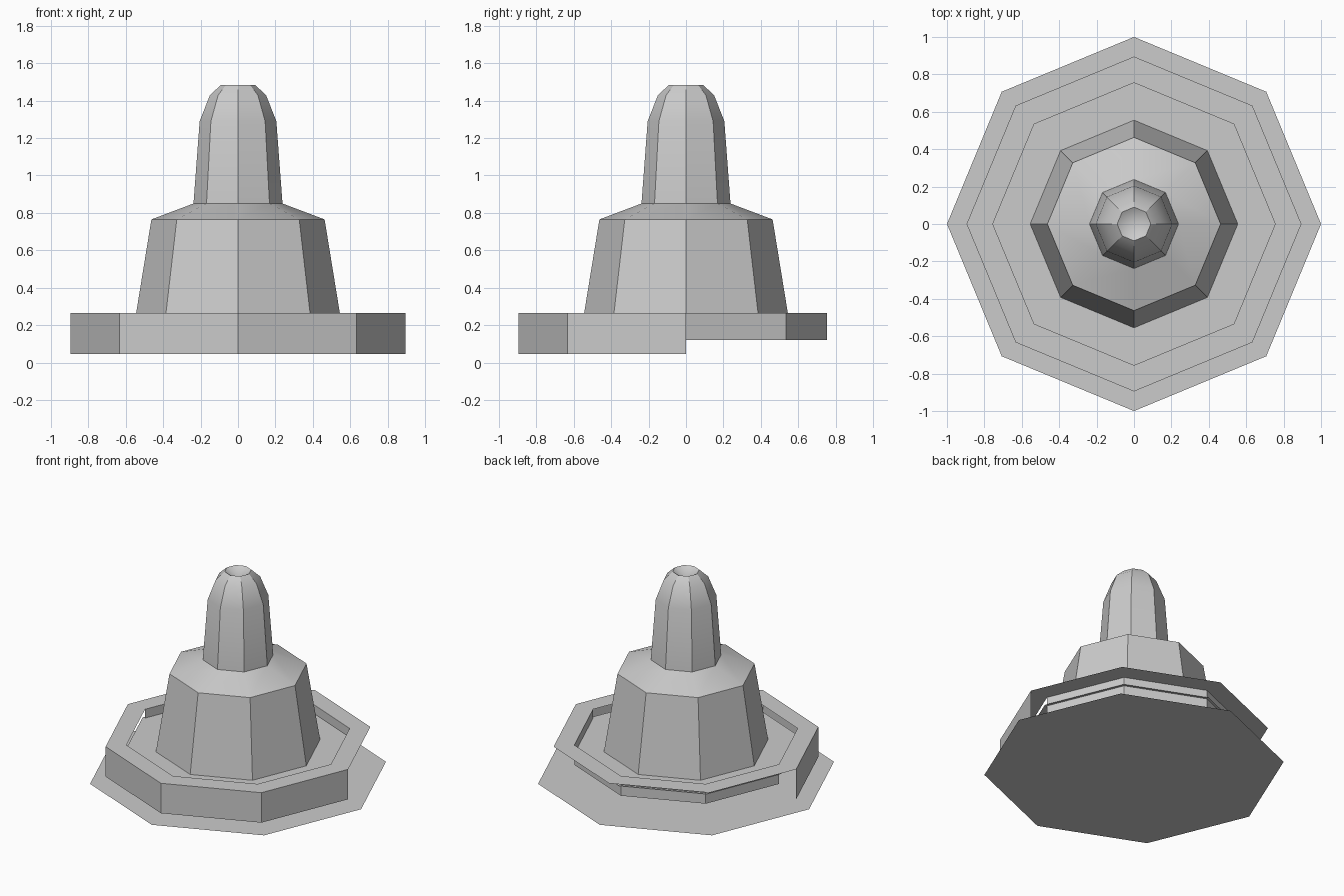
import bpy, bmesh, math

cube = bpy.data.objects.get("Cube")
if cube:
    bpy.data.objects.remove(cube, do_unlink=True)

SIDES = 8
stone = bpy.data.materials.new("grey_stone")
stone.use_nodes = True
colour = (0.6, 0.6, 0.6, 1)
stone.diffuse_color = colour
stone.node_tree.nodes["Principled BSDF"].inputs["Base Color"].default_value = colour


def lathe(name, profile, first=0, count=SIDES):
    """Sweep (radius, height) points around z over count sides, starting at side first."""
    bm = bmesh.new()
    columns = []
    for i in range(count + 1):
        a = math.tau * (first + i) / SIDES
        columns.append([bm.verts.new((r * math.cos(a), r * math.sin(a), z)) for r, z in profile])
    for left, right in zip(columns, columns[1:]):
        for j in range(len(profile) - 1):
            bm.faces.new((left[j], right[j], right[j + 1], left[j + 1]))
    # Close the seam and merge the points on the axis
    bmesh.ops.remove_doubles(bm, verts=bm.verts, dist=0.0005)
    mesh = bpy.data.meshes.new(name)
    bm.to_mesh(mesh)
    bm.free()
    return finish(name, mesh)


def disc(name, radius, z):
    """Single flat polygon facing up."""
    bm = bmesh.new()
    bmesh.ops.create_circle(bm, cap_ends=True, segments=SIDES, radius=radius)
    bmesh.ops.translate(bm, verts=bm.verts, vec=(0, 0, z))
    for face in bm.faces:
        if face.normal.z < 0:
            face.normal_flip()
    mesh = bpy.data.meshes.new(name)
    bm.to_mesh(mesh)
    bm.free()
    return finish(name, mesh)


def finish(name, mesh):
    mesh.materials.append(stone)
    obj = bpy.data.objects.new(name, mesh)
    bpy.context.collection.objects.link(obj)
    return obj


# Ground slab and basin floor
disc("ground_slab", 1.0, 0)
disc("basin_floor", 0.775, 0.2)

# Basin rim, with its outer wall at the front and its inner wall at the back
lathe("basin_rim", [(0.895, 0.265), (0.755, 0.265)])
lathe("outer_wall", [(0.895, 0.045), (0.895, 0.265)], first=4, count=4)
lathe("inner_wall", [(0.755, 0.12), (0.755, 0.265)], first=0, count=4)

# Pedestal with sloping shoulder
pedestal = lathe("pedestal", [(0.555, 0.2), (0.463, 0.765), (0.238, 0.85)])

# Column with rounded top and a shallow hollow in the tip
column = lathe("column", [(0.238, 0.85), (0.205, 1.29), (0.15, 1.43),
                          (0.09, 1.485), (0, 1.43)])

# Smooth the slopes, keep the upright corners sharp
bpy.ops.object.select_all(action='DESELECT')
for obj in (pedestal, column):
    obj.select_set(True)
bpy.context.view_layer.objects.active = column
bpy.ops.object.shade_smooth_by_angle(angle=math.radians(30))
